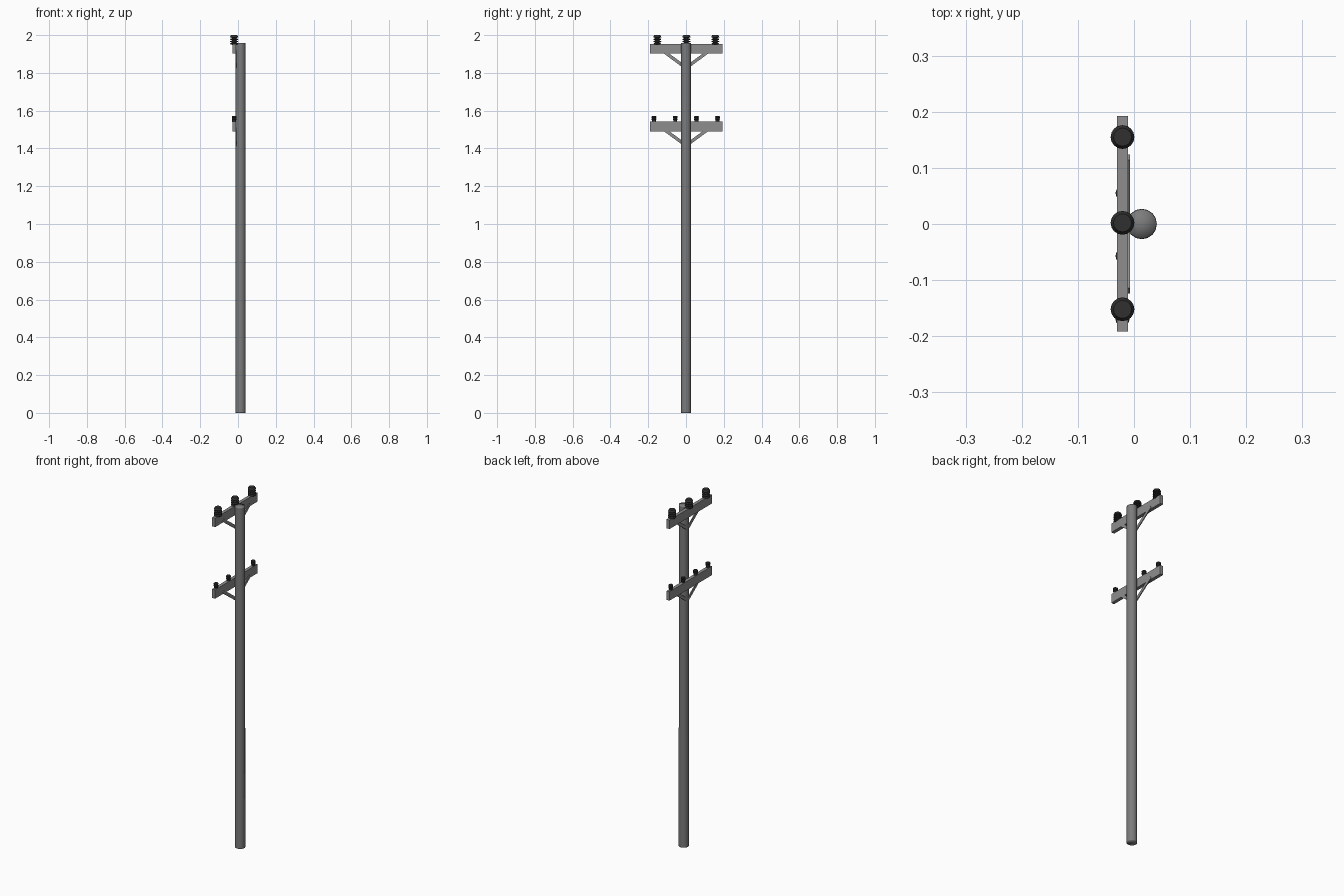
import bpy, bmesh, math
from mathutils import Matrix, Vector

if "Cube" in bpy.data.objects:
    bpy.data.objects.remove(bpy.data.objects["Cube"])

ARM_X = -0.0205


def material(name, v):
    m = bpy.data.materials.new(name)
    m.diffuse_color = (v, v, v, 1)
    m.use_nodes = True
    m.node_tree.nodes["Principled BSDF"].inputs["Base Color"].default_value = m.diffuse_color
    return m


dark = material("dark_ceramic", 0.03)
grey = material("weathered_grey", 0.27)
pole_grey = material("pole_grey", 0.2)


def finish(name, bm, mat, smooth=False):
    bmesh.ops.recalc_face_normals(bm, faces=bm.faces)
    me = bpy.data.meshes.new(name)
    bm.to_mesh(me)
    bm.free()
    ob = bpy.data.objects.new(name, me)
    bpy.context.collection.objects.link(ob)
    me.materials.append(mat)
    for p in me.polygons:
        p.use_smooth = smooth
    return ob


def box(name, center, size, tilt=0.0):
    bm = bmesh.new()
    m = (Matrix.Translation(center) @ Matrix.Rotation(tilt, 4, 'X')
         @ Matrix.Diagonal((*size, 1)))
    bmesh.ops.create_cube(bm, size=1, matrix=m)
    return finish(name, bm, grey)


def lathe(name, profile, loc, sides, mat=dark, smooth=False):
    # rings of (radius, height), capped at both ends
    bm = bmesh.new()
    rings = []
    for r, z in profile:
        rings.append([bm.verts.new(Vector(loc) + Vector((
            r * math.cos(2 * math.pi * i / sides),
            r * math.sin(2 * math.pi * i / sides), z))) for i in range(sides)])
    for a, b in zip(rings, rings[1:]):
        for i in range(sides):
            j = (i + 1) % sides
            bm.faces.new((a[i], a[j], b[j], b[i]))
    caps = [bm.faces.new(rings[0][::-1]), bm.faces.new(rings[-1])]
    if smooth:
        bmesh.ops.poke(bm, faces=caps)
    return finish(name, bm, mat, smooth)


# Pole, with support rings so only the ends shade softly
lathe("pole", [(0.027, 0), (0.027, 0.004), (0.0265, 1.954), (0.0265, 1.958)],
      (0.0138, 0, 0), 16, pole_grey, True)

# Crossarms, each with a pair of flat diagonal braces
for label, z0, z1 in (("upper", 1.902, 1.953), ("lower", 1.491, 1.542)):
    box(label + "_crossarm", (ARM_X, 0.0005, (z0 + z1) / 2), (0.019, 0.384, z1 - z0))
    for side, s in (("left", -1), ("right", 1)):
        a = Vector((-0.0095, s * 0.006, z0 - 0.071))
        b = Vector((-0.0095, s * 0.119, z0 + 0.012))
        d = b - a
        box(f"{label}_brace_{side}", (a + b) / 2, (0.005, d.length, 0.017),
            math.atan2(d.z, d.y))

# Large ribbed insulators on the upper arm
profile = [(0.012, 0.0)]
for k in range(4):
    z = 0.001 + k * 0.012
    profile += [(0.012, z), (0.0212, z + 0.003), (0.0205, z + 0.007), (0.012, z + 0.010)]
profile[-1] = (0.016, 0.052)
for i, y in enumerate((-0.152, 0.002, 0.155)):
    lathe(f"large_insulator_{i + 1}", profile, (ARM_X, y, 1.948), 16)

# Small insulators on the lower arm
small = [(0.010, 0), (0.010, 0.009), (0.0125, 0.012), (0.0125, 0.017),
         (0.010, 0.019), (0.0125, 0.022), (0.0125, 0.028), (0.009, 0.031)]
for i, y in enumerate((-0.170, -0.057, 0.055, 0.167)):
    lathe(f"small_insulator_{i + 1}", small, (ARM_X, y, 1.541), 12)
